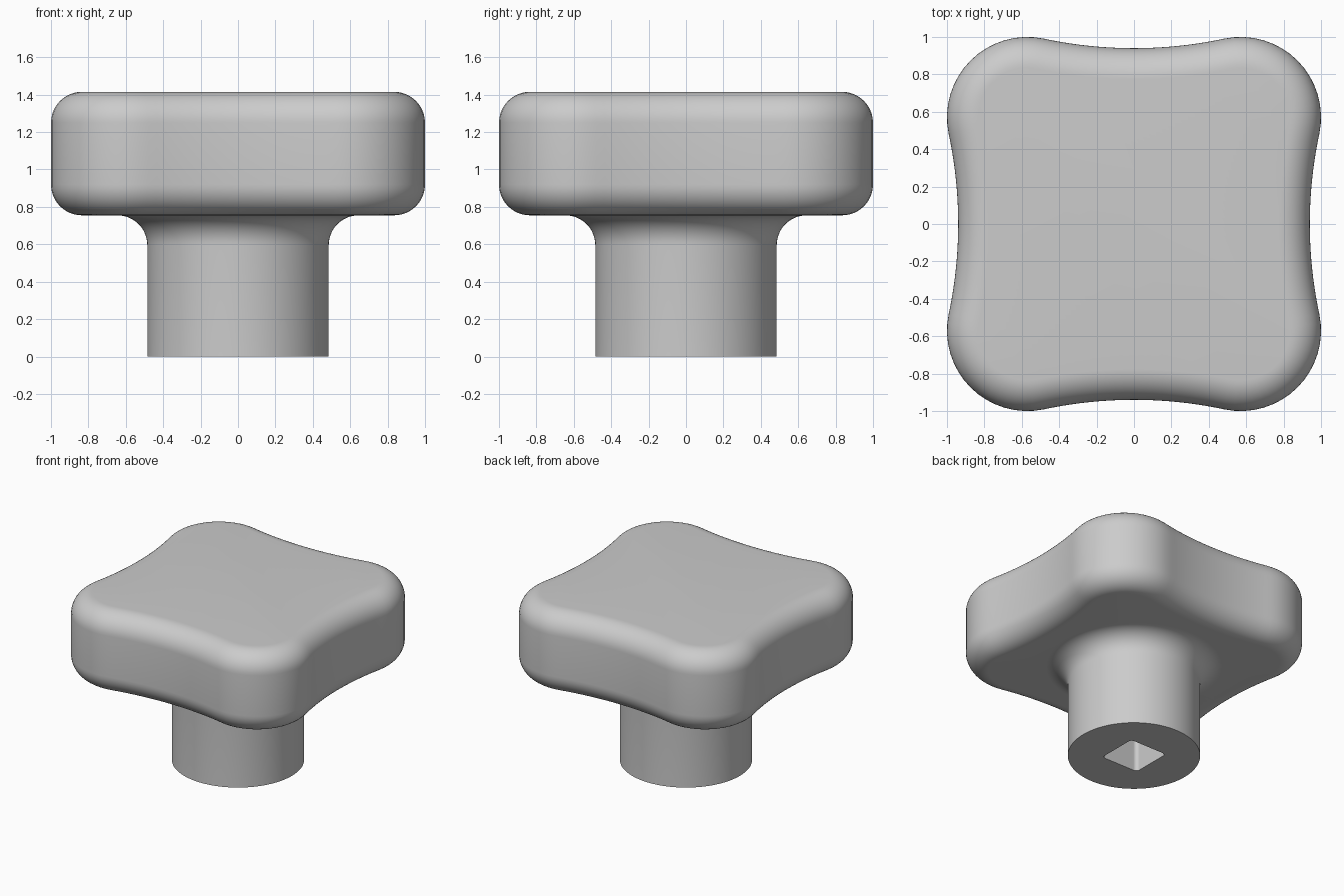
import bpy
import bmesh
from math import sin, cos, asin, atan2, pi

if "Cube" in bpy.data.objects:
    bpy.data.objects.remove(bpy.data.objects["Cube"], do_unlink=True)

grey = bpy.data.materials.new("light_grey")
grey.use_nodes = True
colour = (0.6, 0.6, 0.6, 1)
grey.diffuse_color = colour
grey.node_tree.nodes["Principled BSDF"].inputs["Base Color"].default_value = colour

SIDE, CORNER = 10, 16      # steps along half a side and around a corner


def outline(centre, radius, side_radius, inset=0.0):
    """Square with round corners and hollow sides, tangent throughout."""
    phi = asin(centre / (radius + side_radius))
    cx = centre + (radius + side_radius) * cos(phi)
    rs, rc = side_radius + inset, radius - inset
    half = []
    for i in range(SIDE):
        t = phi * i / SIDE
        half.append((cx - rs * cos(t), rs * sin(t)))
    corner = []
    for i in range(CORNER + 1):
        t = -phi + (pi / 2 + 2 * phi) * i / CORNER
        corner.append((centre + rc * cos(t), centre + rc * sin(t)))
    points = half + corner + [(y, x) for x, y in reversed(half[1:])]
    ring = []
    for _ in range(4):
        ring += points
        points = [(-y, x) for x, y in points]
    return ring


def head(inset=0.0):
    return outline(0.57, 0.43, 2.31, inset)


def socket():
    return outline(0.135, 0.03, 1000)


def circle(radius):
    angles = [atan2(y, x) for x, y in head()]
    return [(radius * cos(a), radius * sin(a)) for a in angles]


# Rings from the socket floor, out over the stem, and up around the head
STEM, FILLET = 0.485, 0.16
BASE, TOP, ROUND = 0.755, 1.415, 0.165
STEPS = 12
quarter = [pi / 2 * i / STEPS for i in range(STEPS + 1)]

rings = [(socket(), 0.6), (socket(), 0.0), (circle(STEM), 0.0)]
for t in quarter:          # hollow fillet under the head
    rings.append((circle(STEM + FILLET * (1 - cos(t))), BASE - FILLET * (1 - sin(t))))
for t in quarter:          # rounded lower rim
    rings.append((head(ROUND * (1 - sin(t))), BASE + ROUND * (1 - cos(t))))
for t in quarter:          # rounded upper rim
    rings.append((head(ROUND * (1 - cos(t))), TOP - ROUND * (1 - sin(t))))

# Join the rings into one continuous knob
bm = bmesh.new()
loops = [[bm.verts.new((x, y, z)) for x, y in ring] for ring, z in rings]
for low, high in zip(loops, loops[1:]):
    for i in range(len(low)):
        j = (i + 1) % len(low)
        bm.faces.new((low[i], low[j], high[j], high[i]))
bm.faces.new(list(reversed(loops[0])))
bm.faces.new(loops[-1])
bmesh.ops.recalc_face_normals(bm, faces=bm.faces)

mesh = bpy.data.meshes.new("knob")
bm.to_mesh(mesh)
bm.free()
mesh.materials.append(grey)
knob = bpy.data.objects.new("knob", mesh)
bpy.context.collection.objects.link(knob)
bpy.context.view_layer.objects.active = knob
knob.select_set(True)
bpy.ops.object.shade_smooth_by_angle(angle=pi / 6)
